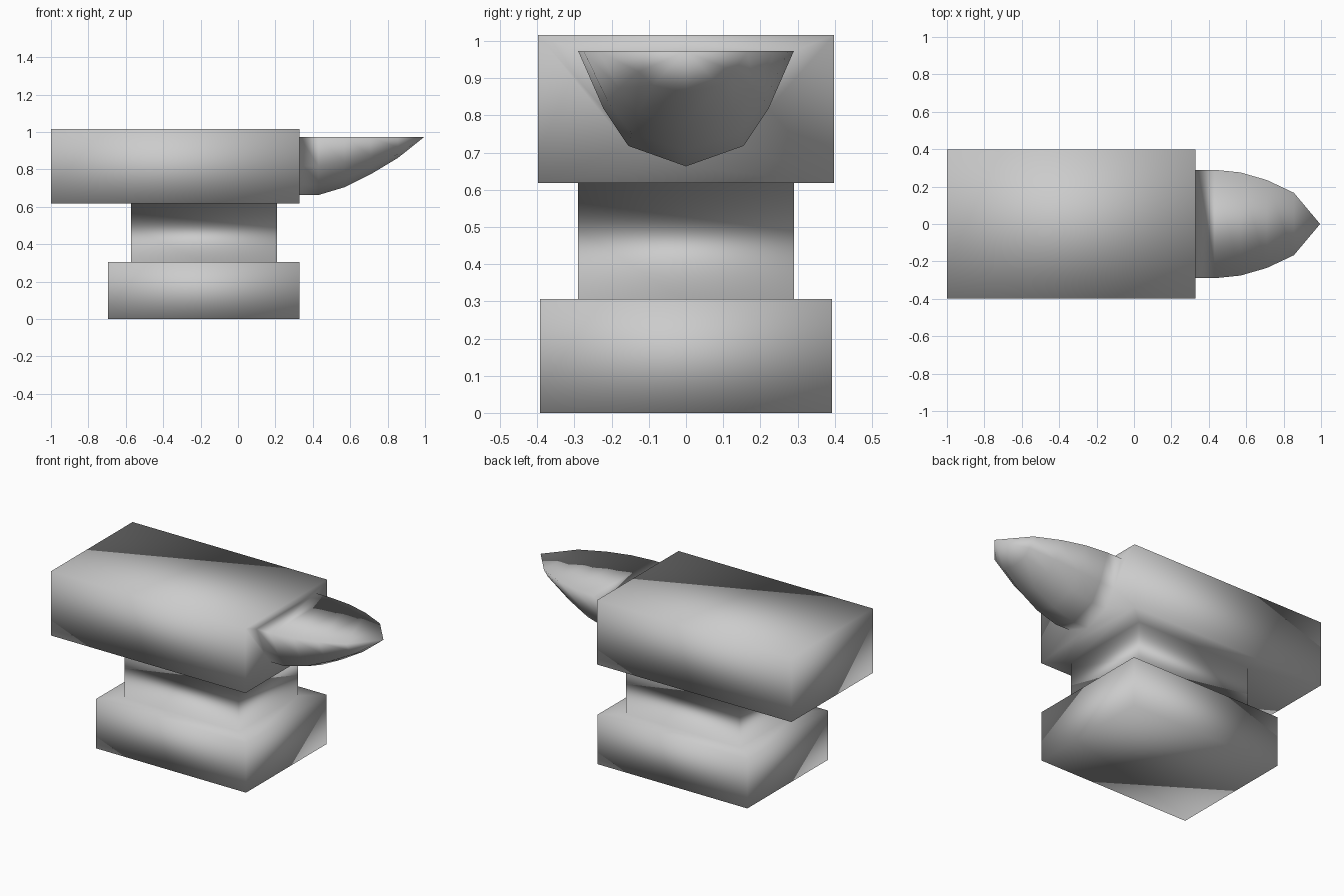
import bpy, bmesh

if "Cube" in bpy.data.objects:
    bpy.data.objects.remove(bpy.data.objects["Cube"])

bm = bmesh.new()


def ring(x0, x1, w, z):
    """Rectangle: front-left, front-right, back-right, back-left."""
    return [bm.verts.new(p) for p in
            ((x0, -w, z), (x1, -w, z), (x1, w, z), (x0, w, z))]


def bridge(a, b, skip=None):
    n = len(a)
    for i in range(n):
        if i != skip:
            j = (i + 1) % n
            bm.faces.new((a[i], a[j], b[j], b[i]))


# Stacked block: base, waist and striking body as one continuous surface
levels = [(-0.695, 0.33, 0.393, 0.0), (-0.695, 0.33, 0.393, 0.306),
          (-0.572, 0.208, 0.29, 0.306), (-0.572, 0.208, 0.29, 0.618),
          (-1.0, 0.33, 0.398, 0.618), (-1.0, 0.33, 0.398, 1.016)]
rings = [ring(*lv) for lv in levels]
for k in range(5):
    bridge(rings[k], rings[k + 1], skip=1 if k == 4 else None)
bm.faces.new(rings[0])
bm.faces.new(rings[5])

# Horn: tapering flat-topped sections (y, depth below the top)
TOP = 0.973
section = [(-0.29, 0), (-0.222, 0.155), (-0.155, 0.255), (0, 0.31),
           (0.155, 0.255), (0.222, 0.155), (0.29, 0)]
stations = [(0.33, 1, 1), (0.43, 1, 1), (0.57, 0.95, 0.865),
            (0.71, 0.81, 0.64), (0.855, 0.575, 0.36)]
horn = [[bm.verts.new((x, y * sy, TOP - d * sz)) for y, d in section]
        for x, sy, sz in stations]
for a, b in zip(horn, horn[1:]):
    bridge(a, b)
tip = bm.verts.new((0.995, 0, TOP))
last = horn[-1]
for i in range(7):
    bm.faces.new((last[i], last[(i + 1) % 7], tip))

# End face of the body, joined around the horn root
p = horn[0]
bl, br = rings[4][1], rings[4][2]
tl, tr = rings[5][1], rings[5][2]
for f in ((tl, tr, p[6], p[0]), (tl, p[0], p[1]), (tl, p[1], p[2], bl),
          (bl, p[2], p[3]), (bl, p[3], br), (br, p[3], p[4]),
          (br, p[4], p[5], tr), (tr, p[5], p[6])):
    bm.faces.new(f)

bmesh.ops.recalc_face_normals(bm, faces=bm.faces)
for f in bm.faces:
    f.smooth = True
mesh = bpy.data.meshes.new("anvil")
bm.to_mesh(mesh)
bm.free()
bpy.context.collection.objects.link(bpy.data.objects.new("anvil", mesh))
